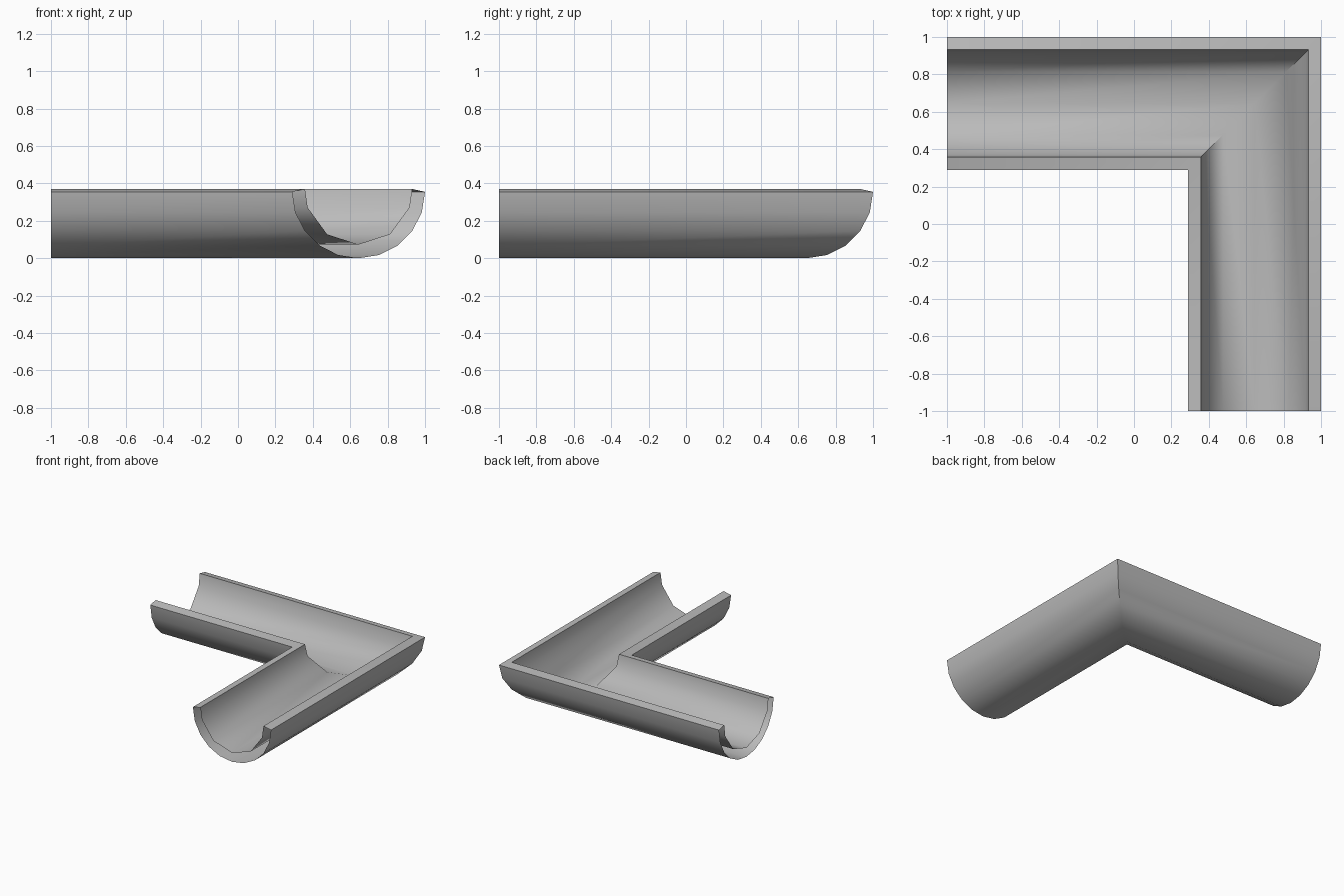
import bpy
import bmesh
from math import cos, sin, radians

cube = bpy.data.objects.get("Cube")
if cube:
    bpy.data.objects.remove(cube, do_unlink=True)

# Cross-section: offset across the channel and height
CENTRE, RIM = 0.645, 0.36
OUTER, INNER = 0.355, 0.287


def arc_point(radius, degrees, top=RIM):
    a = radians(degrees)
    return CENTRE - radius * cos(a), top - radius * sin(a)


outer = [arc_point(OUTER, a, OUTER) for a in range(0, 181, 18)]
inner = [arc_point(INNER, a) for a in (180, 162, 126, 90, 54, 18, 0)]
inner[0] = (inner[0][0], RIM + 0.01)
inner[-1] = (inner[-1][0], RIM + 0.01)
profile = outer + inner

# Sweep the section along both legs with a mitred corner; the ends stay open
bm = bmesh.new()
rings = [
    [bm.verts.new((d, -1, z)) for d, z in profile],
    [bm.verts.new((d, d, z)) for d, z in profile],
    [bm.verts.new((-1, d, z)) for d, z in profile],
]
n = len(profile)
for near, far in zip(rings, rings[1:]):
    for k in range(n):
        j = (k + 1) % n
        bm.faces.new((near[k], far[k], far[j], near[j]))

mesh = bpy.data.meshes.new("gutter_corner")
bm.to_mesh(mesh)
bm.free()
gutter = bpy.data.objects.new("gutter_corner", mesh)
bpy.context.collection.objects.link(gutter)

# Plain grey finish
grey = bpy.data.materials.new("light grey")
grey.use_nodes = True
colour = (0.5, 0.5, 0.5, 1)
grey.diffuse_color = colour
grey.node_tree.nodes["Principled BSDF"].inputs["Base Color"].default_value = colour
mesh.materials.append(grey)

# Smooth channel walls with crisp rims and mitre
bpy.ops.object.select_all(action="DESELECT")
gutter.select_set(True)
bpy.context.view_layer.objects.active = gutter
bpy.ops.object.shade_smooth_by_angle(angle=radians(40))
